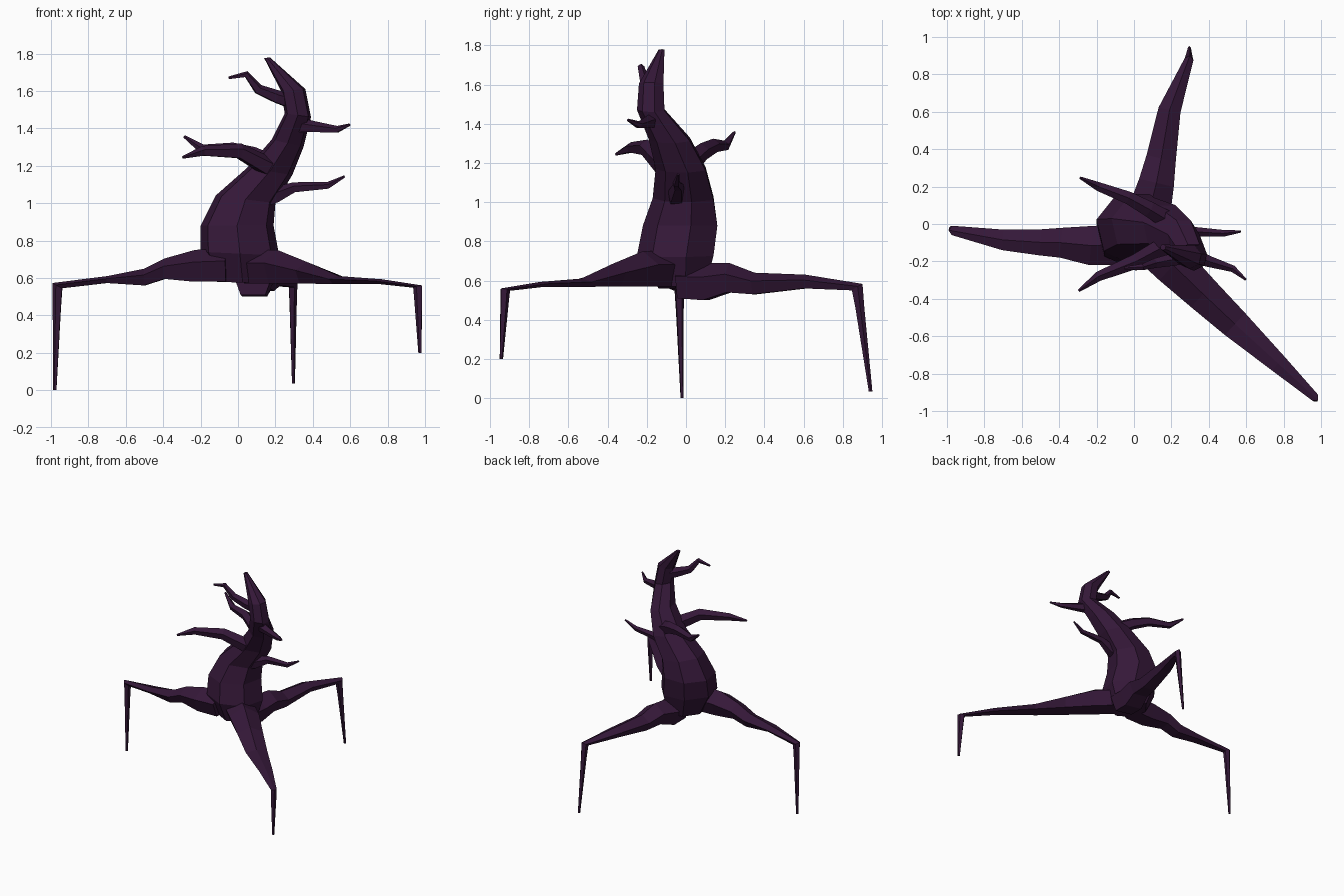
import bpy, bmesh, math
from mathutils import Vector as V

bark = bpy.data.materials.new("dark_bark")
bark.diffuse_color = (0.035, 0.009, 0.04, 1)


def loft(name, rings, n, phase=0.0):
    """Skin rings of (centre, half axis u, half axis v) into a faceted closed body."""
    ang = [phase + 2 * math.pi * i / n for i in range(n)]
    def fit(vals):
        lo, hi = min(vals), max(vals)
        return [(2 * a - lo - hi) / (hi - lo) for a in vals]
    cs, sn = fit([math.cos(a) for a in ang]), fit([math.sin(a) for a in ang])
    bm = bmesh.new()
    loops = [[bm.verts.new(c + u * cs[i] + v * sn[i]) for i in range(n)] for c, u, v in rings]
    for a, b in zip(loops, loops[1:]):
        for i in range(n):
            j = (i + 1) % n
            bm.faces.new((a[i], a[j], b[j], b[i]))
    bm.faces.new(loops[0][::-1])
    bm.faces.new(loops[-1])
    bmesh.ops.recalc_face_normals(bm, faces=bm.faces)
    me = bpy.data.meshes.new(name)
    bm.to_mesh(me)
    bm.free()
    me.materials.append(bark)
    ob = bpy.data.objects.new(name, me)
    bpy.context.collection.objects.link(ob)


# Trunk: left edge (x, z), right edge (x, z), front y, back y
trunk = [(-.12, .58, .17, .57, -.19, .10), (-.20, .74, .22, .72, -.25, .14),
         (-.20, .88, .19, .88, -.22, .16), (-.12, 1.04, .20, 1.0, -.17, .14),
         (.05, 1.19, .29, 1.15, -.155, .10), (.18, 1.34, .35, 1.30, -.19, .02),
         (.25, 1.48, .39, 1.46, -.25, -.11), (.23, 1.60, .36, 1.61, -.24, -.115),
         (.14, 1.775, .17, 1.78, -.14, -.11)]
loft("trunk", [(V(((a + c) / 2, (f + k) / 2, (b + d) / 2)), V(((c - a) / 2, 0, (d - b) / 2)),
                V((0, (k - f) / 2, 0))) for a, b, c, d, f, k in trunk], 7, math.pi / 14)


# Root legs: thigh stations (x, y, top z, bottom z, half width), then a bent shin
def leg(name, stations, foot):
    out = V((stations[-1][0] - stations[0][0], stations[-1][1] - stations[0][1], 0)).normalized()
    side = out.cross(V((0, 0, 1)))
    rings = [(V((x, y, (t + b) / 2)), side * w, V((0, 0, (t - b) / 2)))
             for x, y, t, b, w in stations]
    x, y, t, b, w = stations[-1]
    knee, foot = V((x, y, (t + b) / 2)), V(foot)
    # mitred knee ring
    rings[-1] = (knee, side * w, out * .026 + V((0, 0, (t - b) / 2)))
    rings.append((knee.lerp(foot, .2), side * .02, out * .022))
    rings.append((foot, side * .008, out * .009))
    loft(name, rings, 5, math.pi / 2)


leg("left_leg", [(-.06, -.11, .76, .58, .11), (-.23, -.115, .75, .58, .105),
                 (-.39, -.10, .705, .595, .08), (-.50, -.098, .65, .56, .07),
                 (-.70, -.085, .61, .573, .055), (-.966, -.035, .573, .545, .025)],
    (-.98, -.02, 0))
leg("front_leg", [(.08, -.10, .75, .57, .11), (.21, -.22, .75, .57, .11),
                  (.37, -.375, .685, .57, .095), (.54, -.535, .61, .568, .08),
                  (.77, -.745, .593, .568, .05), (.965, -.925, .56, .548, .022)],
    (.974, -.943, .2))
leg("back_leg", [(.08, -.03, .69, .51, .11), (.09, .10, .69, .50, .11),
                 (.12, .22, .69, .54, .095), (.145, .35, .64, .53, .08),
                 (.19, .61, .63, .56, .06), (.293, .875, .583, .55, .024)],
    (.296, .942, .035))


# Branches: tapered tubes along a path of (x, y, z, radius)
def branch(name, path):
    pts = [V(p[:3]) for p in path]
    rings = []
    for i, p in enumerate(pts):
        d = (pts[min(i + 1, len(pts) - 1)] - pts[max(i - 1, 0)]).normalized()
        u = d.cross(V((0, 0, 1))).normalized()
        rings.append((p, u * path[i][3], u.cross(d) * path[i][3]))
    loft(name, rings, 5, math.pi / 2)


branch("back_left_branch", [(.18, .02, 1.21, .05), (.08, .08, 1.26, .042), (-.03, .14, 1.29, .034),
                            (-.19, .20, 1.29, .024), (-.287, .247, 1.357, .007)])
branch("front_left_branch", [(.16, -.12, 1.20, .05), (.01, -.20, 1.28, .04),
                             (-.19, -.28, 1.28, .026), (-.295, -.357, 1.245, .007)])
branch("lower_right_branch", [(.14, -.05, 1.03, .05), (.20, -.05, 1.045, .042),
                              (.30, -.04, 1.085, .027), (.48, -.05, 1.095, .018),
                              (.57, -.04, 1.143, .006)])
branch("upper_right_branch", [(.32, -.17, 1.42, .04), (.40, -.20, 1.41, .03),
                              (.53, -.24, 1.395, .018), (.597, -.297, 1.42, .006)])
branch("upper_left_branch", [(.28, -.17, 1.55, .04), (.21, -.19, 1.57, .034),
                             (.11, -.21, 1.61, .026), (.045, -.23, 1.69, .017),
                             (-.05, -.235, 1.67, .007)])
